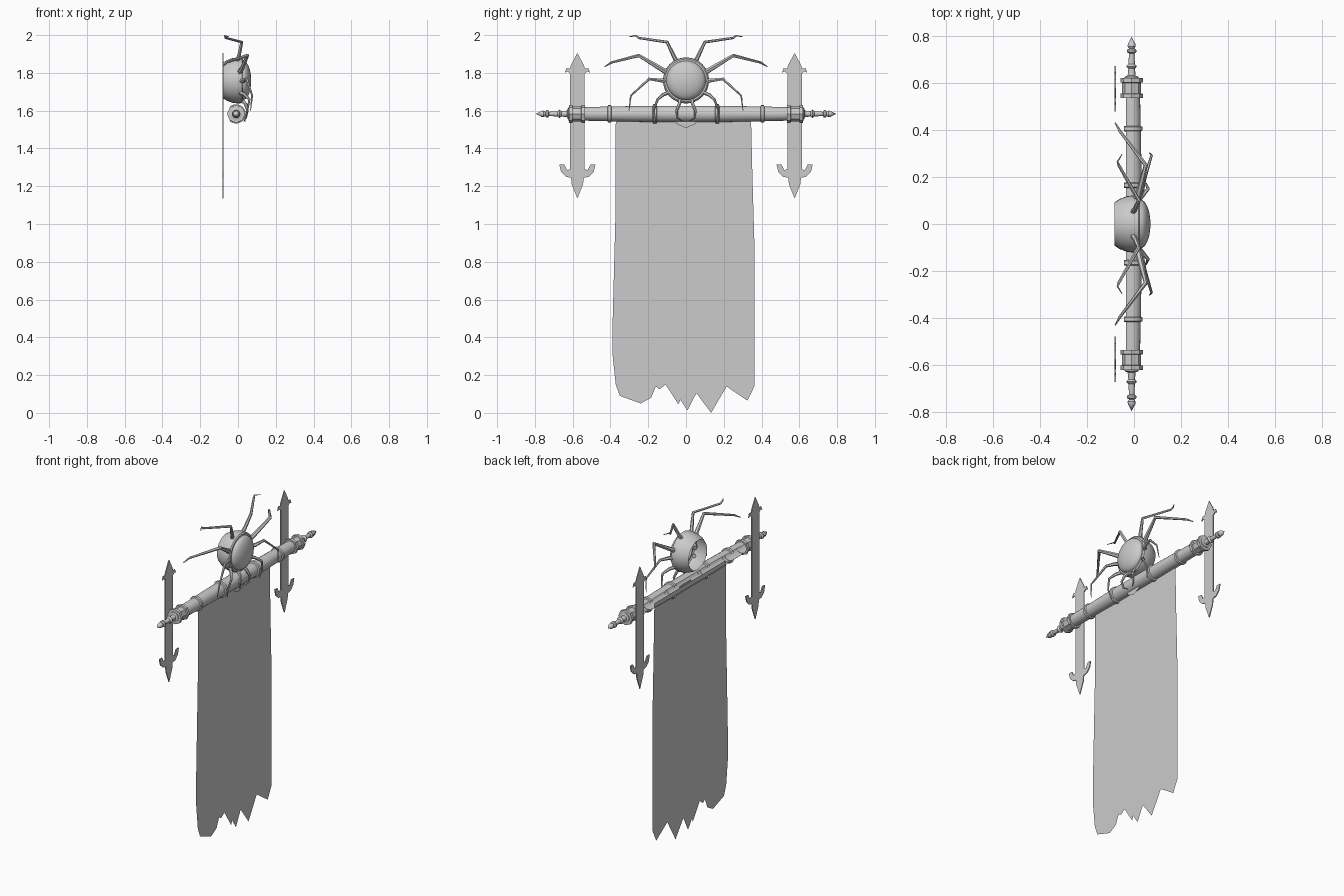
import bpy, bmesh, math
from mathutils import Matrix, Vector

cube = bpy.data.objects.get("Cube")
if cube:
    bpy.data.objects.remove(cube, do_unlink=True)

GREY = (0.6, 0.6, 0.6, 1)
mat = bpy.data.materials.new("plain_grey")
mat.use_nodes = True
mat.diffuse_color = GREY
mat.node_tree.nodes["Principled BSDF"].inputs["Base Color"].default_value = GREY

POLE_X, POLE_Z = -0.01, 1.583


def add_mesh(name, mesh, smooth=True):
    obj = bpy.data.objects.new(name, mesh)
    bpy.context.scene.collection.objects.link(obj)
    mesh.materials.clear()
    mesh.materials.append(mat)
    if smooth:
        mesh.shade_smooth()
        mesh.set_sharp_from_angle(angle=math.radians(35))
    return obj


def lathe(name, profile, matrix, sides=16, cut_x=None):
    """Spin (along, radius) points around local z, optionally open the back."""
    bm = bmesh.new()
    verts = [bm.verts.new((r, 0, h)) for h, r in profile]
    edges = [bm.edges.new(pair) for pair in zip(verts, verts[1:])]
    bmesh.ops.spin(bm, geom=verts + edges, cent=(0, 0, 0), axis=(0, 0, 1),
                   angle=math.tau, steps=sides, use_merge=True)
    bmesh.ops.remove_doubles(bm, verts=bm.verts, dist=0.0003)
    bmesh.ops.transform(bm, matrix=matrix, verts=bm.verts)
    if cut_x is not None:
        bmesh.ops.bisect_plane(bm, geom=bm.verts[:] + bm.edges[:] + bm.faces[:],
                               plane_co=(cut_x, 0, 0), plane_no=(1, 0, 0), clear_inner=True)
    bmesh.ops.recalc_face_normals(bm, faces=bm.faces)
    mesh = bpy.data.meshes.new(name)
    bm.to_mesh(mesh)
    bm.free()
    return add_mesh(name, mesh)


def sheet(name, points, x, y=0, thick=0):
    """Flat outline of (y, z) points facing +x."""
    bm = bmesh.new()
    face = bm.faces.new([bm.verts.new((x, y + py, pz)) for py, pz in points])
    if thick:
        out = bmesh.ops.extrude_face_region(bm, geom=[face])
        moved = [v for v in out["geom"] if isinstance(v, bmesh.types.BMVert)]
        bmesh.ops.translate(bm, vec=(thick, 0, 0), verts=moved)
        bmesh.ops.recalc_face_normals(bm, faces=bm.faces)
    bmesh.ops.triangulate(bm, faces=bm.faces[:])
    mesh = bpy.data.meshes.new(name)
    bm.to_mesh(mesh)
    bm.free()
    return add_mesh(name, mesh, smooth=False)


def limb(name, points, thick):
    """Tapered jointed tube."""
    curve = bpy.data.curves.new(name, "CURVE")
    curve.dimensions = "3D"
    curve.bevel_depth = thick
    curve.bevel_resolution = 1
    curve.use_fill_caps = True
    spline = curve.splines.new("POLY")
    spline.points.add(len(points) - 1)
    for i, (pt, co) in enumerate(zip(spline.points, points)):
        pt.co = (*co, 1)
        pt.radius = 1 - 0.85 * i / (len(points) - 1)
    temp = bpy.data.objects.new(name + "_path", curve)
    bpy.context.scene.collection.objects.link(temp)
    deps = bpy.context.evaluated_depsgraph_get()
    mesh = bpy.data.meshes.new_from_object(temp.evaluated_get(deps))
    bpy.data.objects.remove(temp, do_unlink=True)
    return add_mesh(name, mesh)


def along_y(side):
    return Matrix.Translation((POLE_X, 0, POLE_Z)) @ Matrix.Rotation(-side * math.pi / 2, 4, "X")


# Pole with an open back
half = [(0.17, 0.043), (0.4, 0.039), (0.62, 0.034)]
profile = [(-h, r) for h, r in reversed(half)] + half
lathe("pole", profile, along_y(1), 20, cut_x=-0.034)

# Collars, rings, finials and hanging blades, repeated on both ends
finial = [(0.61, 0.03), (0.625, 0.03), (0.63, 0.017), (0.66, 0.014), (0.67, 0.023),
          (0.68, 0.014), (0.725, 0.011), (0.73, 0.02), (0.74, 0.02), (0.745, 0.011),
          (0.755, 0.017), (0.765, 0.016), (0.795, 0)]
collar = [(0.535, 0.036), (0.535, 0.048), (0.553, 0.048), (0.555, 0.04), (0.6, 0.04),
          (0.602, 0.048), (0.62, 0.048), (0.622, 0.02)]
blade_half = [(0, 1.905), (0.034, 1.842), (0.04, 1.822), (0.058, 1.825), (0.067, 1.8),
              (0.052, 1.808), (0.038, 1.795), (0.038, 1.29), (0.055, 1.285), (0.07, 1.315),
              (0.096, 1.315), (0.086, 1.275), (0.06, 1.25), (0.034, 1.245), (0.03, 1.21)]
blade = blade_half + [(0, 1.135)] + [(-y, z) for y, z in reversed(blade_half[1:])]

for side, label in ((1, "back"), (-1, "front")):
    lathe(label + "_finial", finial, along_y(side), 12)
    lathe(label + "_collar", collar, along_y(side), 8)
    for n, (pos, rad) in enumerate(((0.405, 0.046), (0.165, 0.051))):
        ring = [(pos - 0.012, rad - 0.01), (pos - 0.008, rad),
                (pos + 0.008, rad), (pos + 0.012, rad - 0.01)]
        lathe(f"{label}_ring_{n}", ring, along_y(side), 20, cut_x=-0.042)
    sheet(label + "_blade", blade, -0.083, side * 0.575, thick=0.006)

# Ragged cloth
cloth = [(-0.36, 1.57), (0.34, 1.57), (0.345, 1.53), (0.352, 1.24), (0.362, 0.9), (0.362, 0.14),
         (0.325, 0.065), (0.31, 0.11), (0.215, 0.14), (0.133, 0), (0.055, 0.105), (0.008, 0.013),
         (-0.03, 0.07), (-0.04, 0.045), (-0.108, 0.15), (-0.14, 0.125), (-0.16, 0.14),
         (-0.185, 0.08), (-0.24, 0.05), (-0.29, 0.145), (-0.35, 0.09), (-0.372, 0.15),
         (-0.388, 0.3), (-0.388, 0.5), (-0.372, 1.1), (-0.372, 1.53)]
sheet("cloth", cloth, -0.02)

# Small pointed tongue under the pole centre
sheet("cloth_tongue", [(-0.06, 1.56), (0.06, 1.56), (0.05, 1.53), (0, 1.508), (-0.05, 1.53)], 0.005)

# Round spider body: open cup, rim and domed face
body = [(-0.083, 0.092), (-0.06, 0.107), (-0.03, 0.118), (0, 0.122), (0.02, 0.12),
        (0.026, 0.113), (0.026, 0.104)]
dome = [(0.026 + 0.044 * math.sin(a), 0.104 * math.cos(a))
        for a in (math.pi / 2 * k / 7 for k in range(8))]
facing = Matrix.Translation((0, 0, 1.76)) @ Matrix.Rotation(math.pi / 2, 4, "Y")
lathe("spider_body", body + dome[1:], facing, 32)

# Spider legs and feelers, mirrored in y
legs = {
    "upper_leg": (0.013, [(-0.01, 0.04, 1.84), (0.005, 0.065, 1.89), (0.02, 0.1, 1.963),
                          (-0.065, 0.25, 1.985), (-0.07, 0.265, 1.997), (-0.05, 0.298, 1.992)]),
    "side_leg": (0.017, [(0, 0.08, 1.79), (0.02, 0.13, 1.82), (0.05, 0.25, 1.892),
                         (-0.06, 0.395, 1.855), (-0.08, 0.43, 1.833)]),
    "lower_leg": (0.014, [(0, 0.09, 1.75), (0.03, 0.13, 1.76), (0.045, 0.195, 1.768),
                          (0.075, 0.292, 1.68), (0.066, 0.302, 1.6)]),
    "gripping_leg": (0.012, [(0, 0.08, 1.7), (0.035, 0.12, 1.685), (0.06, 0.15, 1.66),
                             (0.05, 0.172, 1.6), (0.036, 0.16, 1.54)]),
    "feeler": (0.012, [(0.015, 0.03, 1.66), (0.04, 0.035, 1.635), (0.05, 0.05, 1.6),
                       (0.042, 0.045, 1.56), (0.03, 0.02, 1.545)]),
}
for name, (thick, path) in legs.items():
    for side, label in ((1, "back"), (-1, "front")):
        limb(f"{label}_{name}", [(x, side * y, z) for x, y, z in path], thick)
